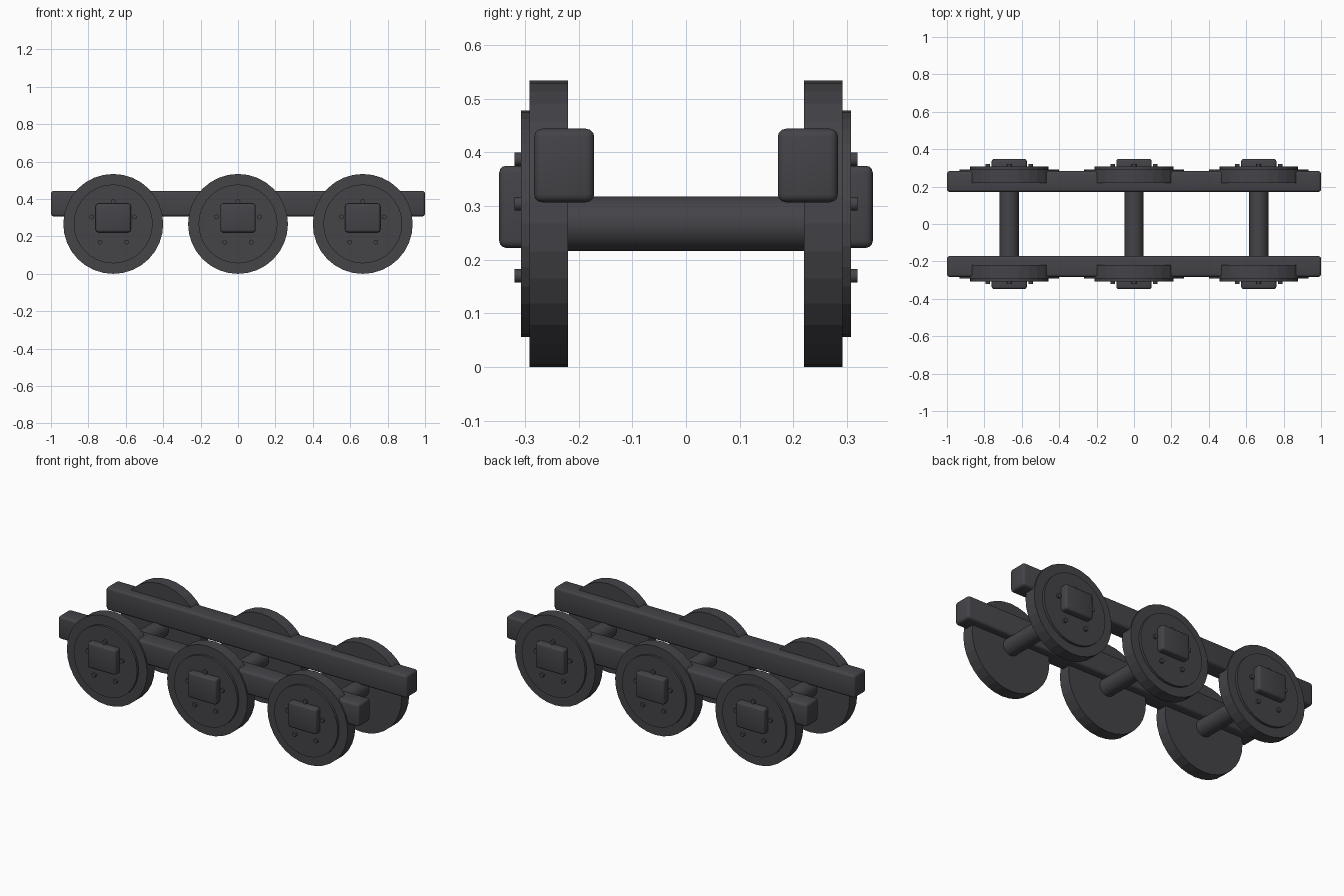
import bpy, math
from mathutils import Vector

if "Cube" in bpy.data.objects:
    bpy.data.objects.remove(bpy.data.objects["Cube"])

R = 0.267                     # wheel radius and axle height
AXLES = (-0.667, 0.0, 0.667)

iron = bpy.data.materials.new("dark iron")
iron.diffuse_color = (0.058, 0.056, 0.064, 1)
iron.use_nodes = True
iron.node_tree.nodes["Principled BSDF"].inputs["Base Color"].default_value = iron.diffuse_color


def finish(ob, name):
    ob.name = name
    ob.data.materials.append(iron)
    return ob


def cylinder(name, x, z, y0, y1, radius, sides):
    """Cylinder lying along y between y0 and y1."""
    bpy.ops.mesh.primitive_cylinder_add(
        vertices=sides, radius=radius, depth=abs(y1 - y0),
        location=(x, (y0 + y1) / 2, z), rotation=(math.pi / 2, 0, 0))
    return finish(bpy.context.object, name)


def rounded_box(name, low, high, bevel):
    low, high = Vector(low), Vector(high)
    bpy.ops.mesh.primitive_cube_add(size=1, location=(low + high) / 2)
    ob = finish(bpy.context.object, name)
    ob.scale = high - low
    bpy.ops.object.transform_apply(location=False, rotation=False, scale=True)
    mod = ob.modifiers.new("rounded edges", 'BEVEL')
    mod.width = bevel
    mod.segments = 3
    bpy.ops.object.modifier_apply(modifier=mod.name)
    bpy.ops.object.shade_smooth_by_angle(angle=math.radians(35))
    return ob


for side, s in (("front", -1), ("back", 1)):
    # Long side beam
    ys = sorted((s * 0.171, s * 0.283))
    rounded_box(f"{side}_beam", (-1, ys[0], 0.307), (1, ys[1], 0.444), 0.015)

    for i, x in enumerate(AXLES, 1):
        # Wheel with raised face disc
        cylinder(f"{side}_wheel_{i}", x, R, s * 0.22, s * 0.292, R, 32)
        cylinder(f"{side}_wheel_disc_{i}", x, R, s * 0.28, s * 0.307, 0.211, 32)
        # Axle box
        ys = sorted((s * 0.27, s * 0.348))
        rounded_box(f"{side}_axle_box_{i}", (x - 0.094, ys[0], 0.222),
                    (x + 0.094, ys[1], 0.375), 0.013)
        # Ring of five bolts
        for k in range(5):
            a = math.radians(90 + 72 * k)
            cylinder(f"{side}_bolt_{i}_{k + 1}", x + 0.12 * math.cos(a),
                     R + 0.12 * math.sin(a), s * 0.295, s * 0.32, 0.0125, 16)

# Axles joining the wheel pairs
for i, x in enumerate(AXLES, 1):
    cylinder(f"axle_{i}", x, R, -0.25, 0.25, 0.051, 32)
    bpy.ops.object.shade_smooth_by_angle(angle=math.radians(35))
